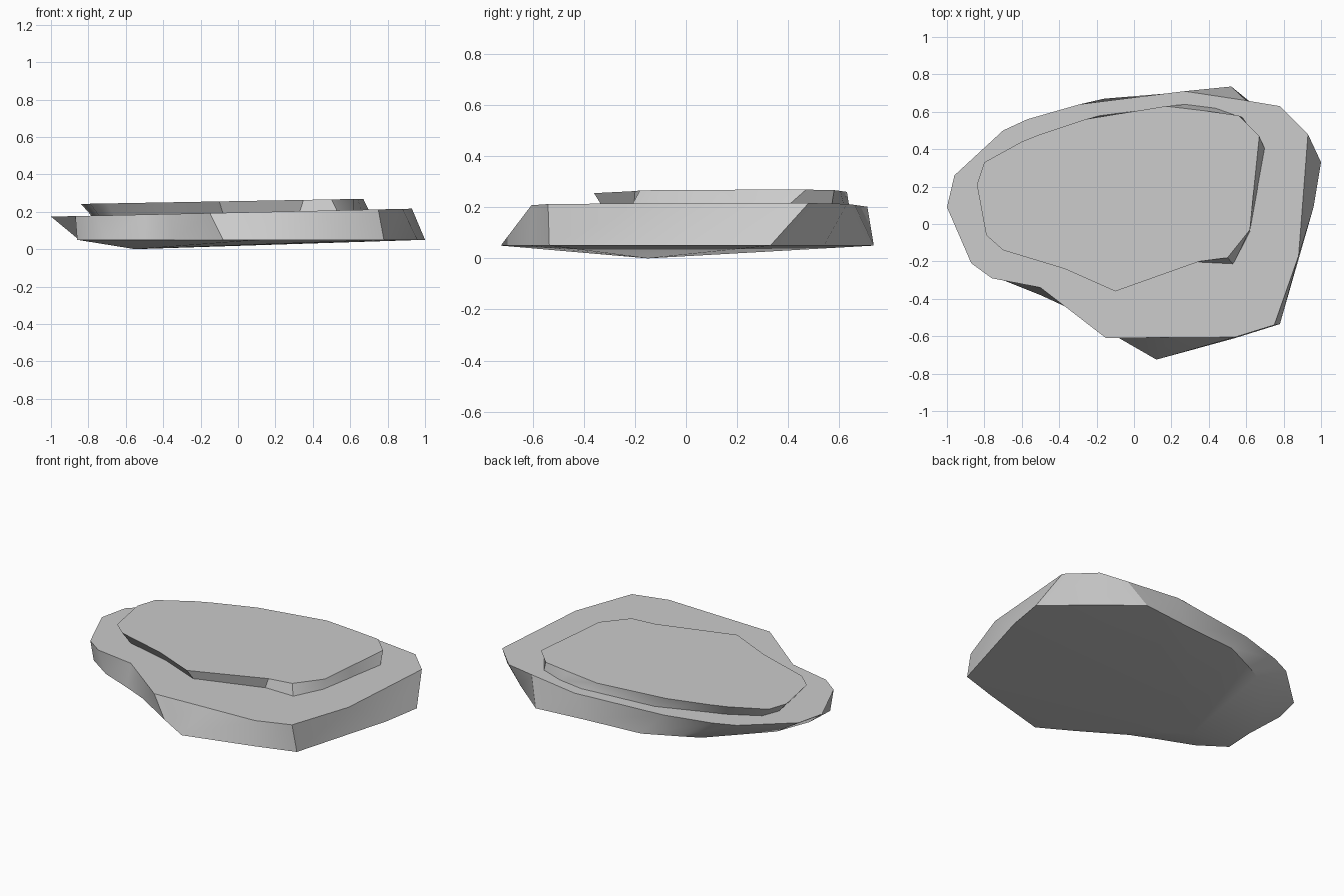
import bpy, bmesh

if "Cube" in bpy.data.objects:
    bpy.data.objects.remove(bpy.data.objects["Cube"])


def slab(name, pairs, z_top, z_low, low_point):
    """Loft a lower outline to an upper outline; flat top, faceted underside."""
    bm = bmesh.new()
    top = [bm.verts.new((a, b, z_top(a))) for a, b, _, _ in pairs]
    low = [bm.verts.new((c, d, z_low(c))) for _, _, c, d in pairs]
    tip = bm.verts.new(low_point)
    n = len(pairs)
    bm.faces.new(top)
    for i in range(n):
        j = (i + 1) % n
        bm.faces.new((low[i], low[j], top[j], top[i]))
        bm.faces.new((low[j], low[i], tip))
    bmesh.ops.recalc_face_normals(bm, faces=bm.faces)
    mesh = bpy.data.meshes.new(name)
    bm.to_mesh(mesh)
    bm.free()
    ob = bpy.data.objects.new(name, mesh)
    bpy.context.collection.objects.link(ob)
    bpy.ops.object.select_all(action='DESELECT')
    ob.select_set(True)
    bpy.context.view_layer.objects.active = ob
    bpy.ops.object.shade_smooth_by_angle(angle=0.6)
    return ob


# Broad base stone: top outline x, y, then bottom outline x, y
base = [
    (-1.0, .09, -.85, .0), (-.87, -.21, -.86, -.19), (-.76, -.29, -.70, -.30),
    (-.50, -.34, -.50, -.38), (-.37, -.44, -.34, -.45), (-.15, -.61, -.08, -.61),
    (.20, -.607, .12, -.725), (.54, -.605, .54, -.61), (.75, -.54, .78, -.535),
    (.88, -.17, .96, .09), (.93, .48, 1.0, .33), (.78, .63, .76, .54),
    (.60, .66, .52, .735), (.27, .71, .20, .70), (-.29, .64, -.16, .67),
    (-.57, .56, -.35, .58), (-.70, .50, -.47, .52), (-.96, .26, -.77, .21)]
slab("base_stone", base, lambda x: .196 + .022 * x, lambda x: .05, (-.55, -.15, 0))

# Thin layer lying on top, overhanging on the left and front
layer = [
    (-.84, .21, -.78, .20), (-.79, -.06, -.74, -.03), (-.70, -.14, -.66, -.11),
    (-.37, -.24, -.35, -.20), (-.10, -.36, -.08, -.32), (.35, -.20, .33, -.205),
    (.50, -.18, .53, -.215), (.62, -.03, .62, -.04), (.64, .18, .66, .18),
    (.67, .47, .70, .40), (.56, .58, .58, .57), (.38, .605, .44, .62),
    (.17, .63, .28, .64), (-.26, .56, -.18, .58), (-.50, .48, -.46, .46),
    (-.60, .44, -.56, .42), (-.80, .33, -.74, .31)]
slab("top_layer", layer, lambda x: .257 + .018 * x, lambda x: .192 + .022 * x, (0, .2, .18))
